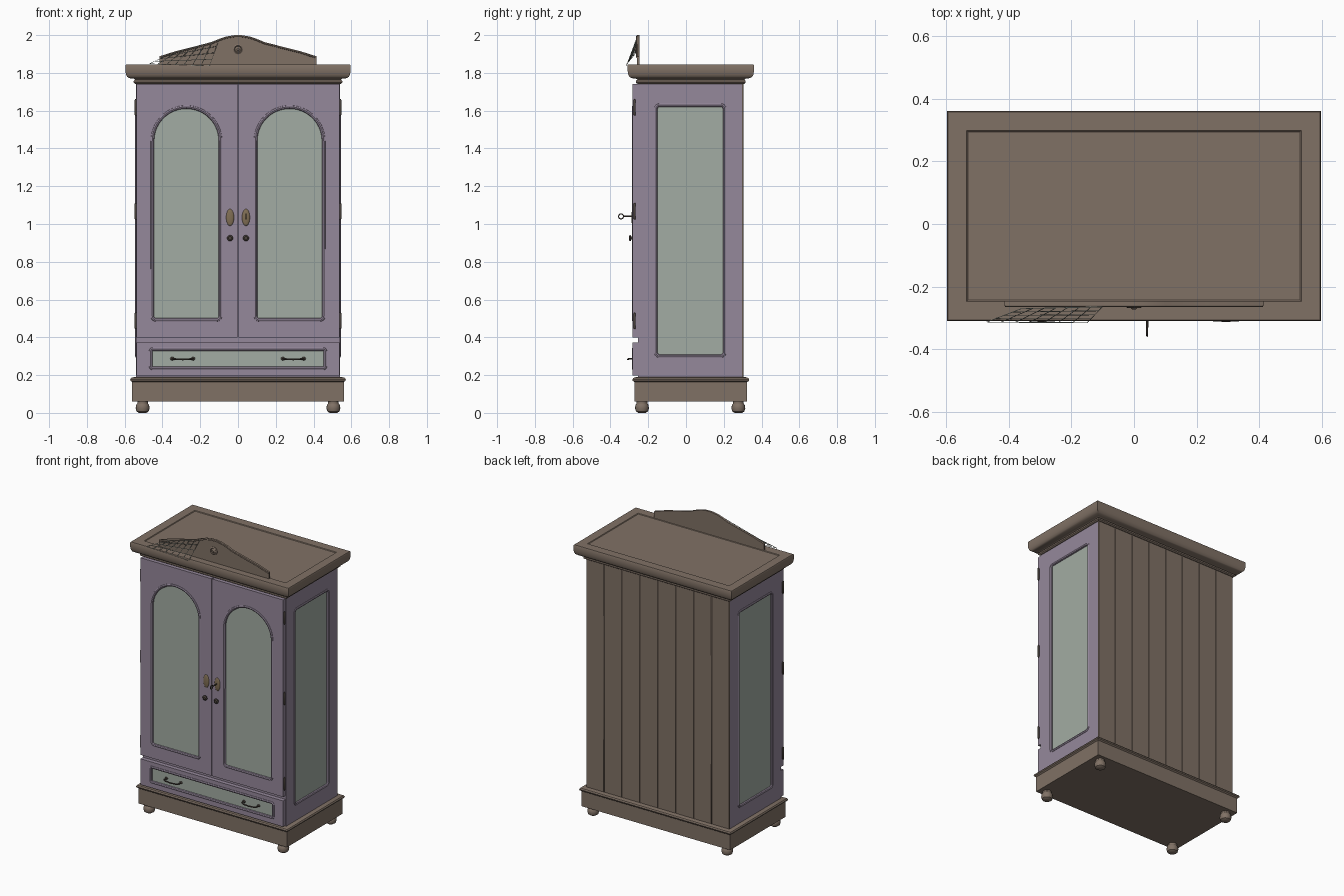
import bpy, bmesh, math
from mathutils import Matrix, Vector

if "Cube" in bpy.data.objects:
    bpy.data.objects.remove(bpy.data.objects["Cube"])


def material(name, r, g, b):
    m = bpy.data.materials.new(name)
    m.diffuse_color = [((c / 255 + 0.055) / 1.055) ** 2.4 for c in (r, g, b)] + [1]
    m.use_nodes = True
    m.node_tree.nodes["Principled BSDF"].inputs["Base Color"].default_value = m.diffuse_color
    return m


PURPLE = material("dusty purple paint", 149, 136, 155)
GREEN = material("pale green panel", 162, 172, 163)
BROWN = material("brown wood", 128, 113, 101)
DARK = material("dark iron", 74, 66, 60)
BRASS = material("aged brass", 128, 110, 84)

FRONT = Matrix(((1, 0, 0), (0, 0, -1), (0, 1, 0))).to_4x4()   # u=x, v=z
SIDE = Matrix(((0, 0, 1), (1, 0, 0), (0, 1, 0))).to_4x4()     # u=y, v=z
X, Y0, Y1 = 0.54, -0.253, 0.304                               # carcass footprint


def finish(name, bm, mat):
    bmesh.ops.recalc_face_normals(bm, faces=bm.faces)
    me = bpy.data.meshes.new(name)
    bm.to_mesh(me)
    bm.free()
    me.materials.append(mat)
    ob = bpy.data.objects.new(name, me)
    bpy.context.collection.objects.link(ob)
    return ob


def curve_part(name, loops, mat, matrix, extrude=0, bevel=0, cyclic=True):
    """Filled plate (extrude) or swept rod (bevel), turned into a mesh."""
    cu = bpy.data.curves.new(name, 'CURVE')
    cu.dimensions = '2D' if extrude else '3D'
    if extrude:
        cu.fill_mode = 'BOTH'
    cu.extrude, cu.bevel_depth, cu.bevel_resolution = extrude, bevel, 2
    cu.use_fill_caps = not cyclic
    for pts in loops:
        sp = cu.splines.new('POLY')
        sp.points.add(len(pts) - 1)
        for p, co in zip(sp.points, pts):
            p.co = (*co, 0, 1) if len(co) == 2 else (*co, 1)
        sp.use_cyclic_u = cyclic
    tmp = bpy.data.objects.new("tmp", cu)
    bpy.context.collection.objects.link(tmp)
    dg = bpy.context.evaluated_depsgraph_get()
    me = bpy.data.meshes.new_from_object(tmp.evaluated_get(dg))
    bpy.data.objects.remove(tmp)
    bm = bmesh.new()
    bm.from_mesh(me)
    bmesh.ops.remove_doubles(bm, verts=bm.verts, dist=1e-5)
    for f in bm.faces:
        f.material_index = 0
    bm.transform(matrix)
    return finish(name, bm, mat)


def rounded(u0, u1, v0, v1, rb, rt, n=5):
    """Rectangle with rounded bottom (rb) and top (rt) corners."""
    pts = []
    for cu, cv, r, a in ((u1 - rb, v0 + rb, rb, 270), (u1 - rt, v1 - rt, rt, 0),
                         (u0 + rt, v1 - rt, rt, 90), (u0 + rb, v0 + rb, rb, 180)):
        k = n if r < 0.1 else 14
        for i in range(k + 1):
            t = math.radians(a + 90 * i / k)
            pts.append((cu + r * math.cos(t), cv + r * math.sin(t)))
    return pts


def rect(u0, u1, v0, v1):
    return [(u0, v0), (u1, v0), (u1, v1), (u0, v1)]


def panelled(name, outer, inner, matrix, axis, sign, face, thick):
    """Frame with an opening, a recessed panel and a moulding around it."""
    def at(depth):
        v = Vector((0, 0, 0))
        v[axis] = sign * (face - depth)
        return Matrix.Translation(v) @ matrix
    curve_part(name + "_frame", [outer, inner], PURPLE, at(thick / 2), extrude=thick / 2)
    curve_part(name + "_panel", [inner], GREEN, at(0.014), extrude=0.005)
    curve_part(name + "_moulding", [inner], PURPLE, at(0.005), bevel=0.010)


def box(name, x0, x1, y0, y1, z0, z1, mat):
    bm = bmesh.new()
    bmesh.ops.create_cube(bm, size=1)
    bm.transform(Matrix.Translation(((x0 + x1) / 2, (y0 + y1) / 2, (z0 + z1) / 2))
                 @ Matrix.Diagonal((x1 - x0, y1 - y0, z1 - z0, 1)))
    return finish(name, bm, mat)


def stacked(name, profile, mat):
    """Moulded slab: footprint rectangle offset outwards at each height."""
    bm = bmesh.new()
    rings = [[bm.verts.new((x, y, z)) for x, y in rect(-X - o, X + o, Y0 - o, Y1 + o)]
             for o, z in profile]
    for a, b in zip(rings, rings[1:]):
        for i in range(4):
            bm.faces.new((a[i], a[(i + 1) % 4], b[(i + 1) % 4], b[i]))
    bm.faces.new(rings[0])
    bm.faces.new(rings[-1])
    return finish(name, bm, mat)


def ball(name, loc, scale, mat):
    bm = bmesh.new()
    bmesh.ops.create_uvsphere(bm, u_segments=16, v_segments=10, radius=1)
    bm.transform(Matrix.Translation(loc) @ Matrix.Diagonal((*scale, 1)))
    return finish(name, bm, mat)


def lathe(name, profile, matrix, mat, n=16):
    bm = bmesh.new()
    rings = [[bm.verts.new((r * math.cos(2 * math.pi * i / n), r * math.sin(2 * math.pi * i / n), z))
              for i in range(n)] for r, z in profile]
    for a, b in zip(rings, rings[1:]):
        for i in range(n):
            bm.faces.new((a[i], a[(i + 1) % n], b[(i + 1) % n], b[i]))
    bm.faces.new(rings[0])
    bm.faces.new(rings[-1])
    bm.transform(matrix)
    return finish(name, bm, mat)


# Carcass, plinth and cornice
box("carcass", -0.519, 0.519, Y0, 0.296, 0.18, 1.75, PURPLE)
stacked("plinth", [(0.02, 0.06), (0.02, 0.163), (0.029, 0.17), (0.031, 0.177),
                   (0.026, 0.185), (0.01, 0.19)], BROWN)
stacked("cornice", [(0.004, 1.742), (0.012, 1.748), (0.012, 1.758), (0.004, 1.764),
                    (0.012, 1.77), (0.035, 1.772), (0.047, 1.78), (0.053, 1.792),
                    (0.056, 1.81), (0.056, 1.84), (0.053, 1.845), (-0.006, 1.845),
                    (-0.010, 1.841)], BROWN)

# Back boards
W = 2 * X / 8
for i in range(8):
    b = box(f"back_board_{i + 1}", -X + i * W, -X + (i + 1) * W, 0.294, Y1, 0.185, 1.75, BROWN)
    mod = b.modifiers.new("edge", 'BEVEL')
    mod.width, mod.segments = 0.002, 1

# Sides
for s, n in ((-1, "left"), (1, "right")):
    panelled(n + "_side", rect(Y0, 0.296, 0.185, 1.75),
             rounded(-0.16, 0.205, 0.30, 1.63, 0.02, 0.02), SIDE, 0, s, X, 0.021)

# Doors with arched panels, locks, knobs and hinges
for s, n in ((-1, "left"), (1, "right")):
    a, b = sorted((s * 0.003, s * 0.537))
    panelled(n + "_door", rect(a, b, 0.40, 1.742),
             rounded(s * 0.273 - 0.181, s * 0.273 + 0.181, 0.492, 1.62, 0.02, 0.1809),
             FRONT, 1, -1, 0.282, 0.028)
    ball(n + "_escutcheon", (s * 0.042, -0.282, 1.035), (0.021, 0.007, 0.045), BRASS)
    lathe(n + "_knob", [(0.008, 0), (0.008, 0.01), (0.016, 0.013), (0.016, 0.018), (0.009, 0.023)],
          Matrix.Translation((s * 0.042, -0.28, 0.925)) @ FRONT, DARK)
    for k, z in enumerate((0.45, 1.03, 1.58)):
        lathe(f"{n}_hinge_{k + 1}", [(0.003, -0.006), (0.006, 0), (0.006, 0.075), (0.003, 0.081)],
              Matrix.Translation((s * 0.542, -0.272, z)), DARK, 10)

# Key with ring in the right lock
lathe("key_shaft", [(0.004, 0), (0.004, 0.05)],
      Matrix.Translation((0.042, -0.28, 1.04)) @ FRONT, DARK, 8)
ring = [(0.013 * math.cos(t * math.pi / 8), 0.013 * math.sin(t * math.pi / 8)) for t in range(16)]
curve_part("key_ring", [ring], DARK, Matrix.Translation((0.042, -0.344, 1.04)) @ SIDE, bevel=0.003)

# Drawer and its two pulls
panelled("drawer", rect(-0.537, 0.537, 0.197, 0.373),
         rounded(-0.463, 0.463, 0.235, 0.338, 0.012, 0.012), FRONT, 1, -1, 0.282, 0.028)
for s, n in ((-1, "left"), (1, "right")):
    path = [(-0.055, 0, 0), (-0.055, 0, 0.028), (-0.04, -0.002, 0.036), (0, -0.004, 0.038),
            (0.04, -0.002, 0.036), (0.055, 0, 0.028), (0.055, 0, 0)]
    at = Matrix.Translation((s * 0.293, -0.27, 0.287)) @ FRONT
    curve_part(n + "_drawer_pull", [path], DARK, at, bevel=0.0045, cyclic=False)
    for e in (-1, 1):
        ball(f"{n}_pull_rose", (s * 0.293 + e * 0.055, -0.274, 0.287), (0.011, 0.005, 0.009), DARK)

# Bun feet
for x in (-0.505, 0.505):
    for y in (-0.233, 0.277):
        lathe("foot", [(0.02, 0), (0.032, 0.008), (0.037, 0.025), (0.034, 0.042), (0.028, 0.05),
                       (0.028, 0.062)], Matrix.Translation((x, y, 0)), BROWN)

# Pediment with raised rim and rosette
half = [(0.415, 1.888), (0.33, 1.915), (0.23, 1.94), (0.14, 1.963), (0.10, 1.98),
        (0.06, 1.993), (0.02, 1.9995)]
top = half + [(-x, z) for x, z in reversed(half)]
curve_part("pediment", [[(0.415, 1.842)] + top + [(-0.415, 1.842)]], BROWN,
           Matrix.Translation((0, -0.253, 0)) @ FRONT, extrude=0.007)
curve_part("pediment_rim", [[(x * 0.99, z - 0.006, 0) for x, z in top]], BROWN,
           Matrix.Translation((0, -0.259, 0)) @ FRONT, bevel=0.005, cyclic=False)
lathe("rosette", [(0.027, 0), (0.027, 0.006), (0.02, 0.01), (0.016, 0.006), (0.012, 0.008),
                  (0.006, 0.014)], Matrix.Translation((0, -0.258, 1.925)) @ FRONT, BROWN)

# Loose open lattice leaning on the left of the pediment
corners = [Vector(c) for c in ((-0.47, -0.313, 1.848), (-0.15, -0.315, 1.838),
                               (-0.10, -0.264, 1.975), (-0.36, -0.27, 1.90))]
bm = bmesh.new()
NU, NV = 7, 4
g = [[bm.verts.new(corners[0].lerp(corners[1], i / NU).lerp(corners[3].lerp(corners[2], i / NU), j / NV))
      for i in range(NU + 1)] for j in range(NV + 1)]
for j in range(NV):
    for i in range(NU):
        bm.faces.new((g[j][i], g[j][i + 1], g[j + 1][i + 1], g[j + 1][i]))
lattice = finish("pediment_lattice", bm, GREEN)
lattice.modifiers.new("open", 'WIREFRAME').thickness = 0.003

# Smooth shading with sharp edges kept
bpy.ops.object.select_all(action='SELECT')
bpy.context.view_layer.objects.active = lattice
bpy.ops.object.shade_smooth_by_angle(angle=math.radians(35))
